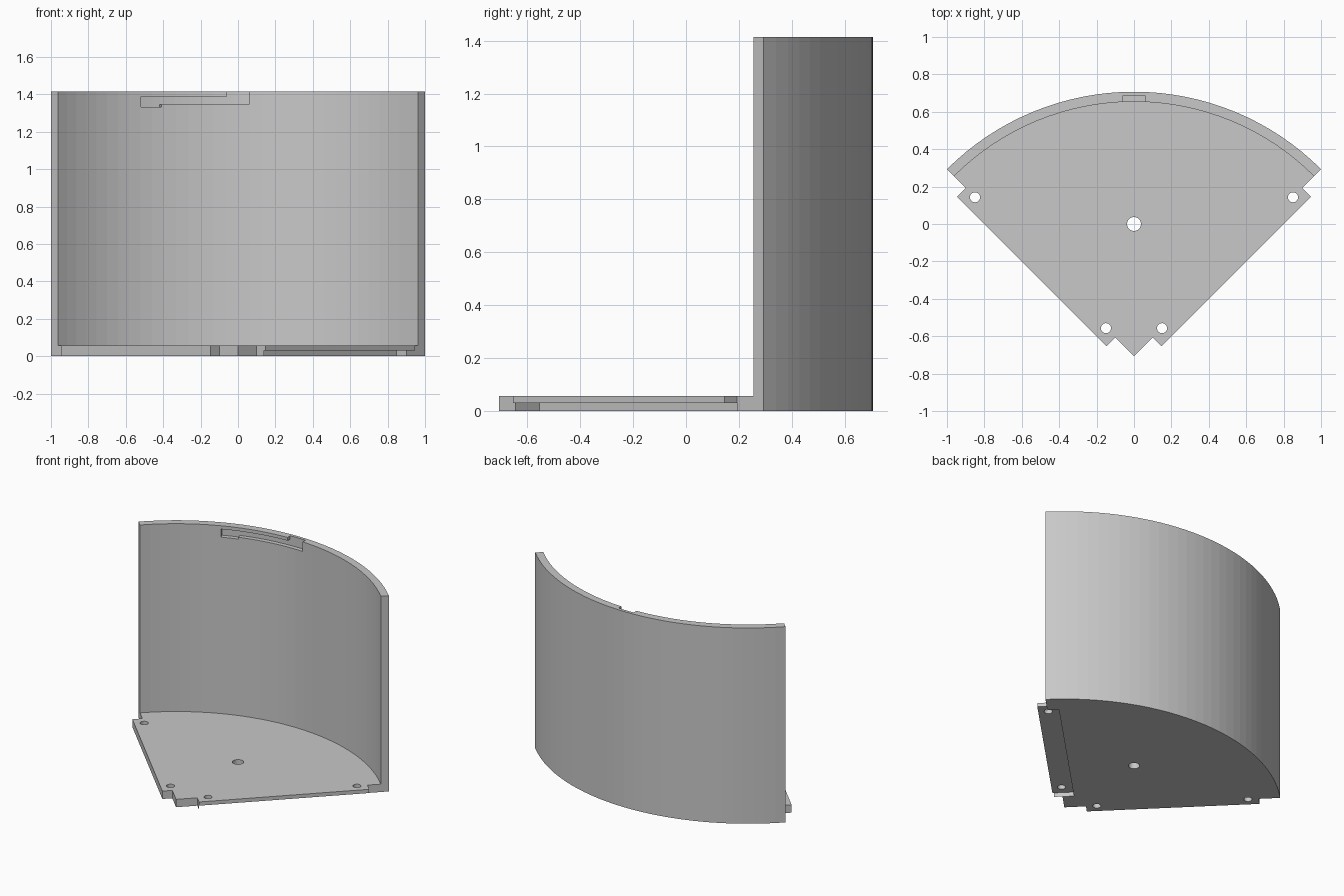
import bpy, bmesh
from math import sin, cos, pi, sqrt

cube = bpy.data.objects.get("Cube")
if cube:
    bpy.data.objects.remove(cube, do_unlink=True)

R = sqrt(2)            # outer radius and height
INNER = 1.361          # inside of the wall
FLOOR = 0.057
STEP = 0.03            # height where the joint tabs split
APEX = -R / 2
U0, U1 = 0.1 * R, 0.9 * R   # extent of the tabs along the straight edges
TAB = 0.066
RECESS = 0.0757

grey = bpy.data.materials.new("light grey")
grey.use_nodes = True
colour = (0.58, 0.58, 0.58, 1)
grey.diffuse_color = colour
grey.node_tree.nodes["Principled BSDF"].inputs["Base Color"].default_value = colour


def prism(name, outline, z0, z1):
    """Extrude a flat outline from z0 to z1."""
    bm = bmesh.new()
    face = bm.faces.new([bm.verts.new((x, y, z0)) for x, y in outline])
    out = bmesh.ops.extrude_face_region(bm, geom=[face])
    verts = [v for v in out["geom"] if isinstance(v, bmesh.types.BMVert)]
    bmesh.ops.translate(bm, verts=verts, vec=(0, 0, z1 - z0))
    bmesh.ops.recalc_face_normals(bm, faces=bm.faces[:])
    mesh = bpy.data.meshes.new(name)
    bm.to_mesh(mesh)
    bm.free()
    mesh.materials.append(grey)
    obj = bpy.data.objects.new(name, mesh)
    bpy.context.collection.objects.link(obj)
    return obj


def arc(r, a0, a1, n):
    """Points around the corner, angle measured from the back."""
    return [(r * sin(a0 + (a1 - a0) * i / n),
             APEX + r * cos(a0 + (a1 - a0) * i / n)) for i in range(n + 1)]


def edge(u, v, side):
    """Point u along a straight edge and v outside it."""
    return (side * (u + v) / sqrt(2), APEX + (u - v) / sqrt(2))


def circle(x, y, r, n=24):
    return [(x + r * cos(2 * pi * i / n), y + r * sin(2 * pi * i / n)) for i in range(n)]


def cut(target, outline, z0, z1):
    cutter = prism("cutter", outline, z0, z1)
    cutter.hide_render = True
    mod = target.modifiers.new("cut", 'BOOLEAN')
    mod.operation = 'DIFFERENCE'
    mod.solver = 'EXACT'
    mod.object = cutter
    bpy.context.view_layer.objects.active = target
    bpy.ops.object.modifier_apply(modifier=mod.name)
    bpy.data.objects.remove(cutter, do_unlink=True)


# Quarter-round body with a tab on each straight edge
tab = [(U0, 0), (U0, TAB), (U1, TAB), (U1, 0)]
outline = [(0, APEX)] + [edge(u, v, 1) for u, v in tab]
outline += arc(R, pi / 4, -pi / 4, 32)
outline += [edge(u, v, -1) for u, v in reversed(tab)]
body = prism("curved_bin_wall_and_floor", outline, 0, R)

# Hollow above the floor
cut(body, arc(INNER, -pi, pi, 128)[:-1], FLOOR, R + 0.1)

# Lap joints: undercut on one edge, top recess on the other
for side, z0, z1 in ((1, -0.1, STEP), (-1, STEP, 0.2)):
    box = [(U0, -RECESS), (U0, 0.2), (U1, -RECESS), (U1, 0.2)]
    cut(body, [edge(*box[i], side) for i in (0, 1, 3, 2)], z0, z1)

# Screw holes and centre hole
for side in (1, -1):
    for x in (0.15, 0.85):
        cut(body, circle(side * x, x + APEX, 0.027), -0.1, 0.2)
cut(body, circle(0, 0, 0.037), -0.1, 0.2)

# Bayonet slot inside the top rim: entry, channel and locking drop
for a0, a1, z0, z1 in ((-0.044, 0.044, 1.345, 1.5),
                       (-0.392, 0.044, 1.345, 1.39),
                       (-0.392, -0.306, 1.332, 1.39)):
    n = max(2, round((a1 - a0) / 0.03))
    cut(body, arc(1.3, a0, a1, n) + arc(1.392, a1, a0, n), z0, z1)
